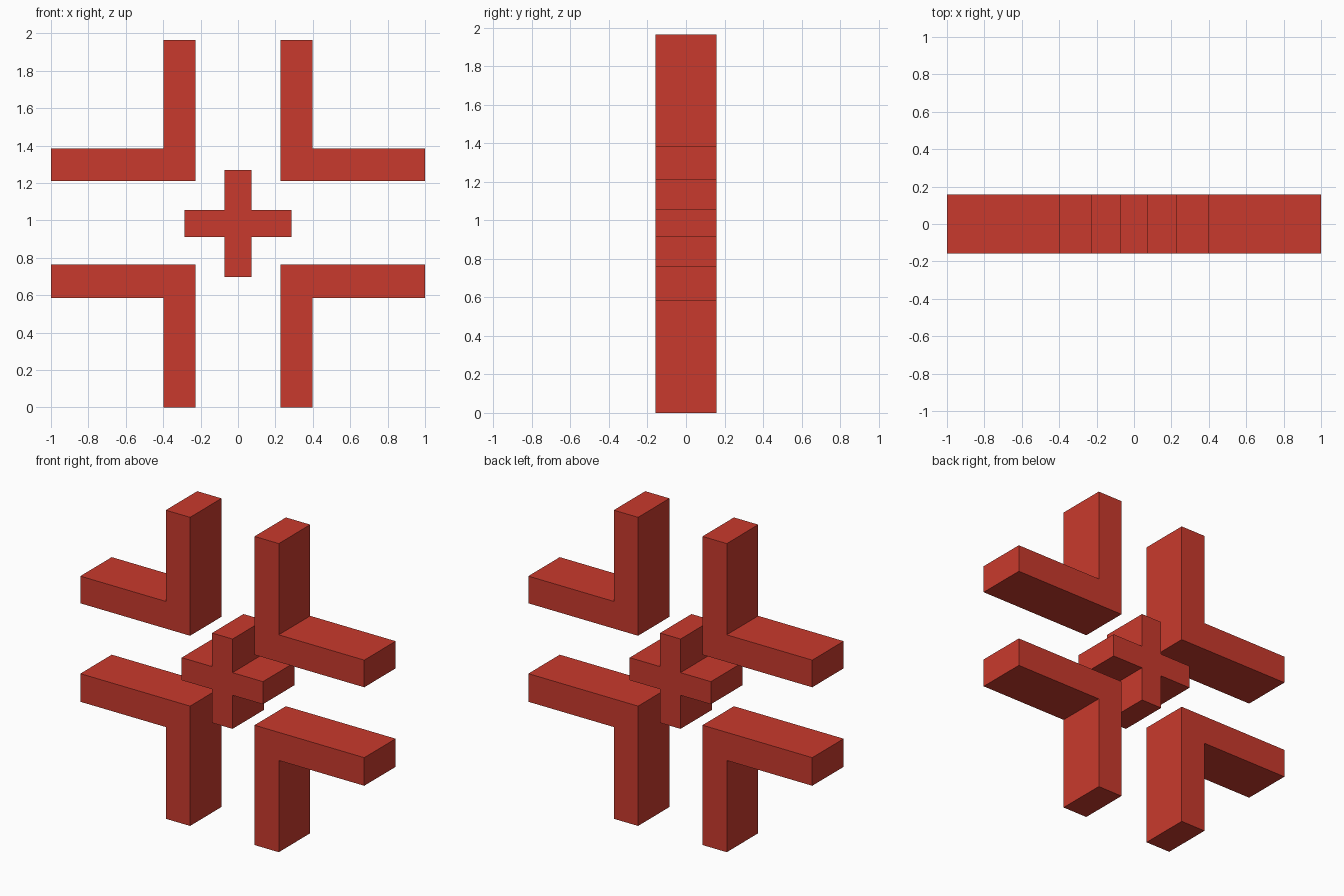
import bpy, bmesh

if "Cube" in bpy.data.objects:
    bpy.data.objects.remove(bpy.data.objects["Cube"])

DEPTH = 0.158  # half thickness along y

red = bpy.data.materials.new("red")
red.diffuse_color = (0.584, 0.042, 0.026, 1)
red.use_nodes = True
red.node_tree.nodes["Principled BSDF"].inputs["Base Color"].default_value = red.diffuse_color


def extrude_profile(name, points):
    """Extrude an (x, z) outline through the full depth."""
    bm = bmesh.new()
    face = bm.faces.new([bm.verts.new((x, -DEPTH, z)) for x, z in points])
    ext = bmesh.ops.extrude_face_region(bm, geom=[face])
    moved = [v for v in ext["geom"] if isinstance(v, bmesh.types.BMVert)]
    bmesh.ops.translate(bm, verts=moved, vec=(0, 2 * DEPTH, 0))
    bmesh.ops.recalc_face_normals(bm, faces=bm.faces)
    mesh = bpy.data.meshes.new(name)
    bm.to_mesh(mesh)
    bm.free()
    mesh.materials.append(red)
    obj = bpy.data.objects.new(name, mesh)
    bpy.context.collection.objects.link(obj)
    return obj


# Corner brackets: inner edge z, arm outer z, tip z, on both sides
IN, OUT, END = 0.227, 0.398, 1.0
for level, z_in, z_out, z_tip in (("upper", 1.211, 1.384, 1.965),
                                  ("lower", 0.763, 0.584, 0.0)):
    for side, s in (("left", -1), ("right", 1)):
        extrude_profile(f"{level}_{side}_bracket", [
            (s * IN, z_in), (s * END, z_in), (s * END, z_out),
            (s * OUT, z_out), (s * OUT, z_tip), (s * IN, z_tip)])

# Central plus
A, B, CZ = 0.072, 0.286, 0.984
plus = [(A, A), (A, B), (-A, B), (-A, A), (-B, A), (-B, -A),
        (-A, -A), (-A, -B), (A, -B), (A, -A), (B, -A), (B, A)]
extrude_profile("centre_plus", [(x, CZ + z) for x, z in plus])
